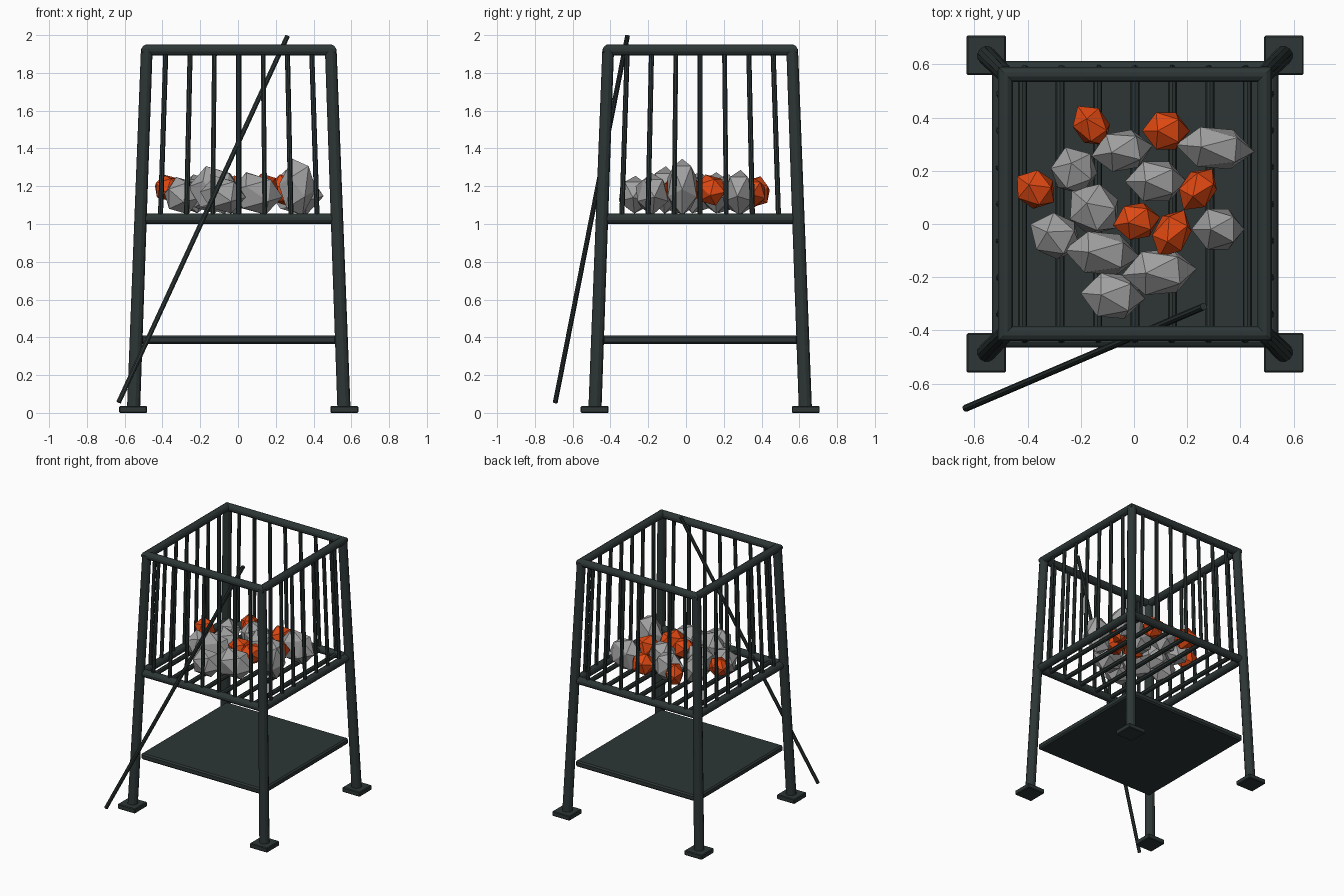
import bpy, bmesh, math
from mathutils import Vector, Matrix

if "Cube" in bpy.data.objects:
    bpy.data.objects.remove(bpy.data.objects["Cube"])

CX, CY = 0.004, 0.075          # centre of the basket
TOP, MID = 1.921, 1.028        # rail heights
H_TOP, H_MID, H_FOOT = 0.487, 0.51, 0.557


def material(name, rgb):
    m = bpy.data.materials.new(name)
    m.diffuse_color = (*rgb, 1)
    m.use_nodes = True
    m.node_tree.nodes["Principled BSDF"].inputs["Base Color"].default_value = m.diffuse_color
    return m


IRON = material("dark iron", (0.026, 0.037, 0.036))
ASH = material("grey coal", (0.36, 0.36, 0.36))
EMBER = material("glowing orange", (0.74, 0.065, 0.006))


def finish(bm, name, mat):
    bmesh.ops.recalc_face_normals(bm, faces=bm.faces)
    me = bpy.data.meshes.new(name)
    bm.to_mesh(me)
    bm.free()
    me.materials.append(mat)
    ob = bpy.data.objects.new(name, me)
    bpy.context.collection.objects.link(ob)
    return ob


def rod(name, a, b, r1, r2=None, sides=12):
    a, b = Vector(a), Vector(b)
    d = b - a
    mat = Matrix.Translation((a + b) / 2) @ d.to_track_quat('Z', 'Y').to_matrix().to_4x4()
    bm = bmesh.new()
    bmesh.ops.create_cone(bm, cap_ends=True, segments=sides, radius1=r1,
                          radius2=r2 or r1, depth=d.length, matrix=mat)
    return finish(bm, name, IRON)


def box(name, centre, size, bevel):
    bm = bmesh.new()
    bmesh.ops.create_cube(bm, size=1, matrix=Matrix.Translation(centre) @ Matrix.Diagonal((*size, 1)))
    bmesh.ops.bevel(bm, geom=bm.edges[:], offset=bevel, segments=1, affect='EDGES')
    return finish(bm, name, IRON)


def rail_ring(name, half, z, r, sides=12):
    """Square ring of round tube with mitred corners."""
    bm = bmesh.new()
    rings = []
    for sx, sy in ((1, 1), (-1, 1), (-1, -1), (1, -1)):
        ring = []
        for k in range(sides):
            a = 2 * math.pi * (k + 0.5) / sides
            h = half + r * math.cos(a)
            ring.append(bm.verts.new((CX + sx * h, CY + sy * h, z + r * math.sin(a))))
        rings.append(ring)
    for i in range(4):
        p, q = rings[i], rings[(i + 1) % 4]
        for k in range(sides):
            n = (k + 1) % sides
            bm.faces.new((p[k], p[n], q[n], q[k]))
    return finish(bm, name, IRON)


# Splayed legs and square feet
for fy, ny in ((-1, "front"), (1, "back")):
    for fx, nx in ((-1, "left"), (1, "right")):
        rod(f"{ny}_{nx}_leg", (CX + fx * H_FOOT, CY + fy * H_FOOT, 0.02),
            (CX + fx * H_TOP, CY + fy * H_TOP, TOP + 0.005), 0.036, 0.032)
        box(f"{ny}_{nx}_foot", (CX + fx * 0.559, CY + fy * 0.559, 0.018), (0.148, 0.148, 0.036), 0.005)

# Top and bottom rails of the basket
rail_ring("top_rail", H_TOP, TOP, 0.029)
rail_ring("basket_base_rail", H_MID, MID, 0.029)

# Upright bars on four sides, and the floor grate
for i in range(-3, 4):
    t = i / 3
    for side in range(4):
        rot = Matrix.Rotation(side * math.pi / 2, 3, 'Z')
        c = Vector((CX, CY, 0))
        rod(f"side_{side + 1}_bar_{i + 4}",
            c + rot @ Vector((t * 0.415, -H_MID, MID)),
            c + rot @ Vector((t * 0.386, -H_TOP, TOP)), 0.0135, sides=8)
    rod(f"grate_bar_{i + 4}", (CX + t * 0.422, CY - H_MID, MID),
        (CX + t * 0.422, CY + H_MID, MID), 0.017, sides=8)

# Ash tray
box("ash_tray", (CX, CY, 0.387), (1.034, 1.034, 0.046), 0.01)

# Poker leaning through the bars
rod("poker", (-0.632, -0.692, 0.056), (0.262, -0.31, 1.995), 0.0135, sides=8)


# Coals: faceted lumps (x, y, z, length, width, height, turn in degrees)
def lump(name, x, y, z, l, w, h, turn, mat):
    bm = bmesh.new()
    pole_to_x = Matrix.Rotation(math.pi / 2, 4, 'Y')
    bmesh.ops.create_icosphere(bm, subdivisions=1, radius=1, matrix=pole_to_x)
    m = (Matrix.Translation((x, y, z)) @ Matrix.Rotation(math.radians(turn), 4, 'Z')
         @ Matrix.Rotation(0.12, 4, 'Y') @ Matrix.Diagonal((l / 2, w / 1.72, h / 1.72, 1)))
    bmesh.ops.transform(bm, matrix=m, verts=bm.verts)
    finish(bm, name, mat)


grey = [
    (-0.045, 0.275, 1.16, 0.235, 0.145, 0.20, 10),
    (0.305, 0.285, 1.165, 0.30, 0.15, 0.22, -5),
    (-0.225, 0.20, 1.16, 0.19, 0.16, 0.19, -70),
    (0.083, 0.16, 1.165, 0.235, 0.15, 0.20, 0),
    (-0.15, 0.055, 1.165, 0.22, 0.175, 0.20, -40),
    (-0.295, -0.045, 1.15, 0.21, 0.155, 0.18, -25),
    (0.315, -0.02, 1.195, 0.20, 0.155, 0.28, 0),
    (-0.12, -0.11, 1.18, 0.29, 0.155, 0.23, -5),
    (0.095, -0.18, 1.16, 0.285, 0.165, 0.20, 5),
    (-0.08, -0.27, 1.155, 0.245, 0.165, 0.18, -5),
]
orange = [
    (-0.16, 0.37, 1.17, 0.18, 0.12, 0.15, -55),
    (0.12, 0.35, 1.165, 0.18, 0.14, 0.15, 0),
    (-0.37, 0.13, 1.19, 0.17, 0.13, 0.13, -35),
    (0.24, 0.13, 1.18, 0.19, 0.12, 0.15, 55),
    (0.01, 0.01, 1.18, 0.18, 0.13, 0.14, 10),
    (0.142, -0.035, 1.19, 0.20, 0.125, 0.14, 62),
]
for n, c in enumerate(grey, 1):
    lump(f"grey_coal_{n}", *c, ASH)
for n, c in enumerate(orange, 1):
    lump(f"glowing_coal_{n}", *c, EMBER)
